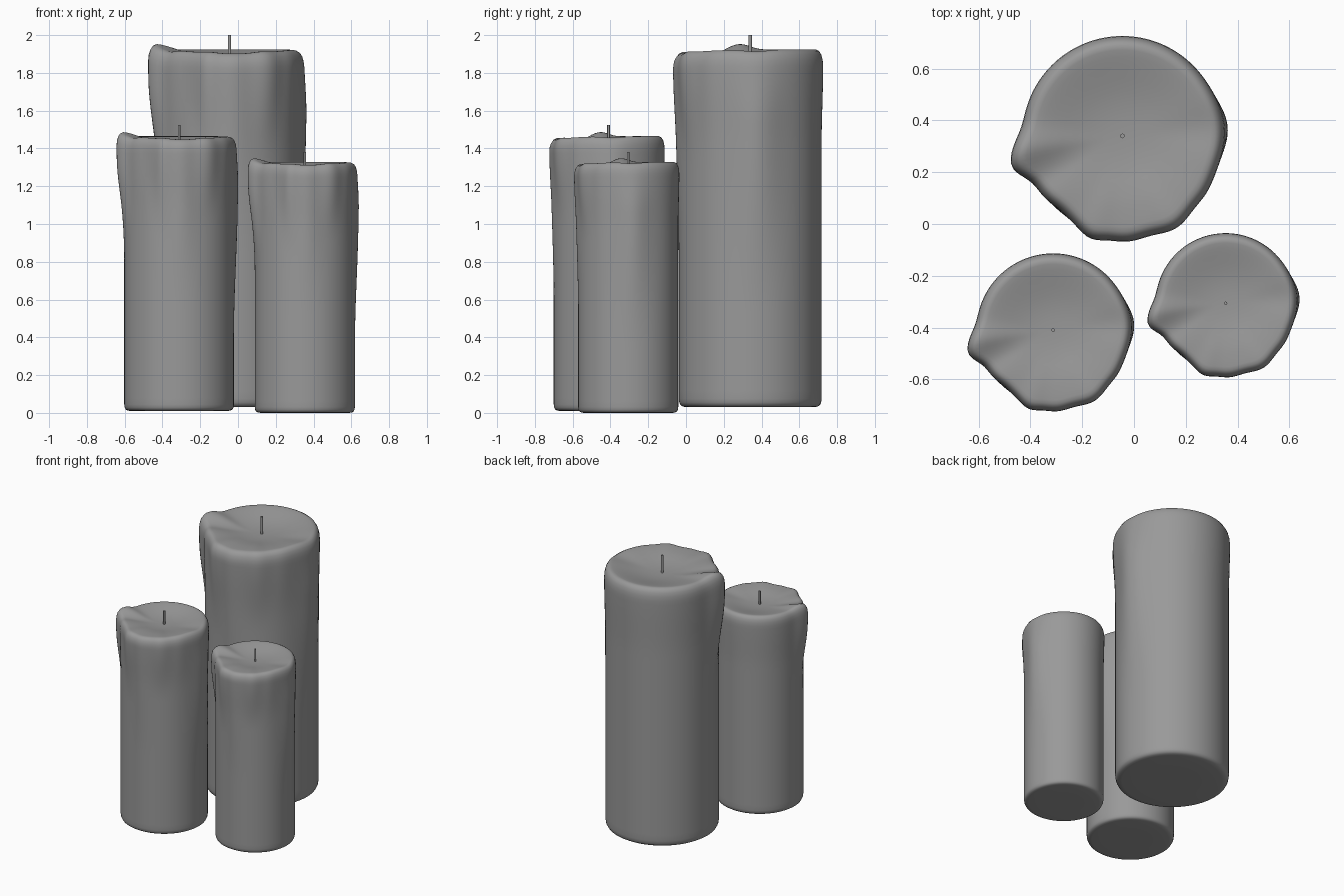
import bpy, bmesh
from math import radians, cos, sin, exp

if "Cube" in bpy.data.objects:
    bpy.data.objects.remove(bpy.data.objects["Cube"])

SEGS = 128
RADIUS = 0.378

# Drips: angle (deg), width (deg), bulge, peak height, lower fade, strength at rim
DRIPS = [
    (-163, 8, 0.038, 1.72, 1.15, 1.0),
    (-172, 10, 0.034, 1.80, 1.00, 1.0),
    (5, 17, 0.028, 1.52, 0.50, 0.35),
    (-60, 13, 0.026, 1.80, 1.30, 1.0),
    (-88, 13, 0.022, 1.80, 0.75, 1.0),
    (-107, 9, 0.026, 1.80, 1.20, 1.0),
    (-130, 10, -0.012, 1.85, 1.45, 1.0),
    (-35, 10, 0.006, 1.80, 1.30, 1.0),
]
# Rim height changes: angle, width, rise
RIM = [(-172, 11, 0.030), (-153, 9, -0.010), (-107, 9, 0.006),
       (-62, 9, 0.006), (5, 14, -0.010)]


def smooth(a, b, x):
    t = max(0.0, min(1.0, (x - a) / (b - a)))
    return t * t * (3 - 2 * t)


def bell(deg, centre, width):
    d = (deg - centre + 180) % 360 - 180
    return exp(-(d / width) ** 2)


def profile():
    pts = [(0.5, 0), (0.88, 0), (0.94, 0.003), (0.975, 0.011), (0.993, 0.025)]
    pts += [(1.0, 0.045 + 1.735 * i / 40) for i in range(41)]
    pts += [(1.0, 1.81), (0.993, 1.84), (0.975, 1.866), (0.945, 1.885),
            (0.905, 1.894), (0.86, 1.893), (0.79, 1.888), (0.7, 1.88),
            (0.58, 1.869), (0.45, 1.858), (0.3, 1.849), (0.15, 1.845)]
    return pts


def wax_point(frac, z, deg):
    r = RADIUS + 0.008 * smooth(1.4, 1.8, z)
    inner = smooth(0.1, 0.95, frac)          # drips fade towards the wick
    for a, w, amp, peak, low, rim in DRIPS:
        h = smooth(low, peak, z)
        if z > peak:
            h = 1 + (rim - 1) * smooth(peak, 1.86, z)
        if z > 1.1:
            h *= inner
        r += amp * h * bell(deg, a, w)
    rise = sum(k * bell(deg, a, w) for a, w, k in RIM)
    rise *= smooth(1.70, 1.84, z) * smooth(0.3, 0.95, frac)
    # front edge melts over: lower, rounder rim
    slump = -0.024 * bell(deg, -88, 48) * smooth(1.72, 1.87, z) * smooth(0.5, 0.97, frac)
    t = radians(deg)
    return (r * frac * cos(t), r * frac * sin(t), z + rise + slump)


grey = bpy.data.materials.new("dark_grey_wax")
grey.diffuse_color = (0.32, 0.32, 0.32, 1)
grey.use_nodes = True
grey.node_tree.nodes["Principled BSDF"].inputs["Base Color"].default_value = grey.diffuse_color


def make_object(name, bm, loc, scale):
    bmesh.ops.recalc_face_normals(bm, faces=bm.faces)
    for f in bm.faces:
        f.smooth = True
    me = bpy.data.meshes.new(name)
    bm.to_mesh(me)
    bm.free()
    me.materials.append(grey)
    ob = bpy.data.objects.new(name, me)
    ob.location = loc
    ob.scale = (scale,) * 3
    bpy.context.collection.objects.link(ob)
    return ob


def candle(name, loc, scale):
    # Wax body
    bm = bmesh.new()
    rings = [[bm.verts.new(wax_point(f, z, 360 * i / SEGS)) for i in range(SEGS)]
             for f, z in profile()]
    for a, b in zip(rings, rings[1:]):
        for i in range(SEGS):
            j = (i + 1) % SEGS
            bm.faces.new((a[i], a[j], b[j], b[i]))
    for ring, z in ((rings[0], 0), (rings[-1], 1.844)):
        c = bm.verts.new((0, 0, z))
        for i in range(SEGS):
            bm.faces.new((ring[i], ring[(i + 1) % SEGS], c))
    make_object(name + "_wax", bm, loc, scale)

    # Wick
    bm = bmesh.new()
    bmesh.ops.create_cone(bm, cap_ends=True, segments=12, radius1=0.009,
                          radius2=0.009, depth=0.17)
    bmesh.ops.translate(bm, verts=bm.verts, vec=(0, 0, 1.97 - 0.085))
    wick = make_object(name + "_wick", bm, loc, scale)
    bpy.ops.object.select_all(action='DESELECT')
    wick.select_set(True)
    bpy.context.view_layer.objects.active = wick
    bpy.ops.object.shade_smooth_by_angle(angle=radians(40))


candle("tall_candle", (-0.045, 0.34, 0.03), 1.0)
candle("medium_candle", (-0.312, -0.41, 0.01), 0.768)
candle("short_candle", (0.354, -0.306, 0.0), 0.701)
